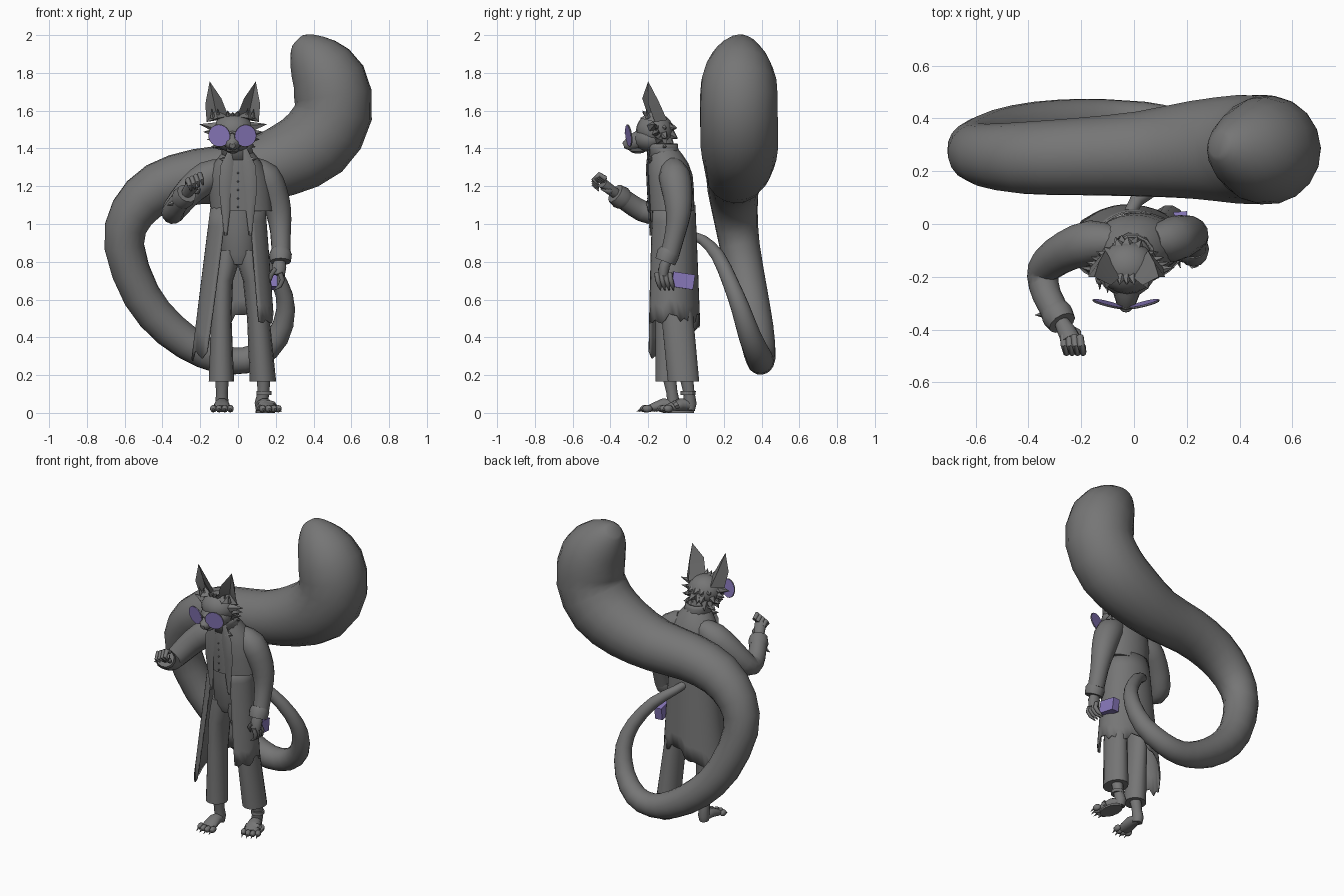
import bpy, bmesh, math, random
from mathutils import Vector as V, Matrix

random.seed(4)
cube = bpy.data.objects.get("Cube")
if cube:
    bpy.data.objects.remove(cube)


def material(name, rgb):
    m = bpy.data.materials.new(name)
    m.use_nodes = True
    m.diffuse_color = (*rgb, 1)
    m.node_tree.nodes["Principled BSDF"].inputs["Base Color"].default_value = (*rgb, 1)
    return m


GREY = material("charcoal grey", (0.18, 0.18, 0.18))
PURPLE = material("soft purple", (0.25, 0.19, 0.5))


def rounded(pts):
    """Add a smooth midpoint between each pair of path points."""
    out, last = [], len(pts) - 1
    for i in range(last):
        near = zip(pts[max(i - 1, 0)], pts[i], pts[i + 1], pts[min(i + 2, last)])
        out += [pts[i], tuple((9 * (b + c) - a - d) / 16 for a, b, c, d in near)]
    return out + [pts[last]]


class Part:
    """One named mesh, assembled from tubes, blobs and boxes."""

    def __init__(self, name, mat=GREY):
        self.name, self.mat, self.bm = name, mat, bmesh.new()

    def tube(self, pts, n=10, flat=False, caps=True):
        # each point is x, y, z, radius and an optional second radius
        pos = [V(p[:3]) for p in pts]
        u, rings = V((1, 0.01, 0)), []
        for i, p in enumerate(pts):
            t = V((0, 0, 1)) if flat else (pos[min(i + 1, len(pts) - 1)] - pos[max(i - 1, 0)]).normalized()
            side = u - t * u.dot(t)
            u = side.normalized() if side.length > 0.05 else t.orthogonal().normalized()
            w = t.cross(u)
            rings.append([self.bm.verts.new(pos[i] + u * p[3] * math.cos(a) + w * p[-1] * math.sin(a))
                          for a in (math.tau * k / n for k in range(n))])
        for a, b in zip(rings, rings[1:]):
            for k in range(n):
                self.bm.faces.new((a[k], a[(k + 1) % n], b[(k + 1) % n], b[k]))
        if caps:
            self.bm.faces.new(rings[0][::-1])
            self.bm.faces.new(rings[-1])
        return self

    def spike(self, base, tip, r, n=5):
        return self.tube([(*base, r), (*tip, 0.001)], n)

    def blob(self, c, r, turn=0, n=14):
        m = Matrix.Translation(c) @ Matrix.Rotation(turn, 4, "Z") @ Matrix.Diagonal((*r, 1))
        bmesh.ops.create_uvsphere(self.bm, u_segments=n, v_segments=n // 2 + 1, radius=1, matrix=m)
        return self

    def box(self, c, size, rot, tilt):
        m = Matrix.Translation(c) @ Matrix.Rotation(rot, 4, "Z") @ Matrix.Rotation(tilt, 4, "X")
        bmesh.ops.create_cube(self.bm, size=1, matrix=m @ Matrix.Diagonal((*size, 1)))
        return self

    def done(self, angle=45, thick=0):
        bmesh.ops.recalc_face_normals(self.bm, faces=self.bm.faces)
        me = bpy.data.meshes.new(self.name)
        self.bm.to_mesh(me)
        me.materials.append(self.mat)
        ob = bpy.data.objects.new(self.name, me)
        bpy.context.collection.objects.link(ob)
        if thick:
            ob.modifiers.new("thickness", "SOLIDIFY").thickness = thick
        bpy.ops.object.select_all(action="DESELECT")
        bpy.context.view_layer.objects.active = ob
        ob.select_set(True)
        bpy.ops.object.shade_smooth_by_angle(angle=math.radians(angle))


# Huge curling tail
Part("tail").tube(rounded([
    (-.02, .02, .94, .022), (.01, .09, .915, .027), (.12, .17, .83, .036), (.22, .235, .69, .042),
    (.253, .29, .55, .05), (.21, .34, .4, .06), (.1, .385, .3, .068), (-.03, .395, .275, .073),
    (-.18, .39, .32, .085), (-.36, .37, .44, .095), (-.51, .335, .62, .1), (-.602, .285, .88, .106),
    (-.56, .26, 1.06, .12), (-.42, .25, 1.19, .137), (-.22, .255, 1.25, .147), (.02, .265, 1.27, .162),
    (.23, .28, 1.33, .188), (.41, .283, 1.43, .208), (.505, .28, 1.59, .207), (.48, .28, 1.76, .2),
    (.4, .285, 1.875, .15), (.34, .295, 1.945, .085), (.318, .3, 1.968, .045)]), 18).done(60)

# Torso, capelet and trousers
Part("torso").tube([
    (0, -.07, .785, .07, .07), (0, -.07, .84, .11, .095), (0, -.07, 1.0, .11, .105),
    (0, -.08, 1.2, .13, .11), (0, -.1, 1.35, .08, .08), (-.01, -.14, 1.45, .055, .055)], 18, True).done()
Part("capelet").tube([
    (.02, -.075, 1.07, .165, .12), (.01, -.08, 1.18, .165, .122), (0, -.085, 1.26, .16, .12),
    (0, -.095, 1.32, .13, .108), (0, -.11, 1.37, .09, .09), (0, -.12, 1.4, .065, .075)], 20, True).done()
Part("right_trouser").tube([
    (-.088, -.095, .165, .067, .068), (-.088, -.085, .5, .054, .078), (-.082, -.075, .7, .056, .088),
    (-.066, -.07, .78, .066, .092), (-.055, -.07, .86, .06, .09)], 14, True).done()
Part("left_trouser").tube([
    (.132, -.013, .165, .07, .085), (.108, -.045, .5, .06, .086), (.082, -.06, .7, .056, .088),
    (.066, -.07, .78, .066, .092), (.055, -.07, .86, .06, .09)], 14, True).done()

# Open coat skirt with a ragged hem, longest on the right
coat = Part("coat_skirt")
cols, rows, grid = 36, 7, []
for i in range(cols + 1):
    f = i / cols
    hem = .5 - .2 * max(0, min(1, (f - .5) / .3)) + random.uniform(-.03, .03)
    line = []
    for j in range(rows + 1):
        z = 1.1 + (hem - 1.1) * j / rows
        s = (1.1 - z) / .8
        gap = .45 + .27 * s
        t = gap + f * (math.tau - 2 * gap)
        line.append(coat.bm.verts.new((-.02 * s + (.145 + .08 * s) * math.sin(t),
                                       -.07 - .008 * s - (.12 + .04 * s) * math.cos(t), z)))
    grid.append(line)
for a, b in zip(grid, grid[1:]):
    for j in range(rows):
        coat.bm.faces.new((a[j], b[j], b[j + 1], a[j + 1]))
coat.done(60, .008)

# Lapels, shirt placket, buttons and collar
trim = Part("lapels")
for s in (-1, 1):
    path = [(.035, -.195, 1.4), (.06, -.206, 1.3), (.07, -.2, 1.18), (.065, -.193, 1.06), (.065, -.186, .94)]
    trim.tube([(s * x, y, z, r, .007) for (x, y, z), r in zip(path, (.012, .035, .03, .022, .008))], 6)
    trim.spike((s * .055, -.19, 1.34), (s * .1, -.2, 1.345), .02)
trim.done(30)
buttons = Part("buttons")
for k in range(5):
    buttons.blob((0, -.204 + .001 * k, 1.27 - .045 * k), (.005, .006, .005), n=8)
buttons.done()
Part("collar").tube([(0, -.11, 1.34, .082, .088), (-.005, -.125, 1.4, .07, .075),
                     (-.005, -.13, 1.425, .078, .08)], 14, True, False).done(30, .01)

# Arms and cuffs
Part("right_sleeve").tube(rounded([
    (-.07, -.07, 1.29, .06), (-.16, -.07, 1.25, .085), (-.25, -.1, 1.18, .078), (-.325, -.15, 1.09, .068),
    (-.345, -.2, 1.06, .06), (-.33, -.27, 1.09, .055), (-.285, -.355, 1.15, .053)]), 14).done(60)
Part("right_cuff").tube([(-.3, -.325, 1.125, .055), (-.29, -.345, 1.14, .062), (-.272, -.375, 1.162, .054)], 12) \
    .spike((-.32, -.34, 1.12), (-.375, -.345, 1.1), .025).done(30)
Part("left_sleeve").tube(rounded([
    (.07, -.07, 1.3, .06), (.14, -.06, 1.25, .085), (.185, -.045, 1.16, .08), (.215, -.04, 1.06, .068),
    (.225, -.055, .96, .055), (.228, -.085, .84, .05)]), 14).done(60)
Part("left_cuff").tube([(.225, -.085, .86, .052), (.225, -.095, .84, .06), (.225, -.11, .8, .055)], 12).done(30)

# Raised right hand with curled, clawed fingers
hand = Part("right_hand").tube([(-.275, -.37, 1.16, .028), (-.255, -.405, 1.185, .036, .03),
                                (-.238, -.44, 1.215, .038, .028)], 10)
for k in range(4):
    x, z = -.268 + .021 * k, 1.21 + .01 * k
    hand.tube([(x, -.425, z, .014), (x + .004, -.46, z + .022, .015),
               (x + .012, -.488, z - .005, .013), (x + .02, -.462, z - .035, .004)], 7)
hand.tube([(-.25, -.39, 1.18, .015), (-.212, -.41, 1.17, .014), (-.2, -.45, 1.185, .004)], 7).done(60)

# Lowered left hand holding a small box
hand = Part("left_hand").tube([(.222, -.1, .81, .028), (.218, -.115, .775, .038, .03),
                               (.212, -.12, .73, .036, .028)], 10)
for k in range(4):
    y = -.155 + .023 * k
    hand.tube([(.222, y, .74, .014), (.235, y + .005, .705, .014), (.222, y + .015, .672, .012),
               (.19, y + .02, .65, .003)], 7)
hand.tube([(.2, -.135, .765, .014), (.175, -.13, .73, .013), (.17, -.11, .69, .003)], 7).done(60)
Part("held_box", PURPLE).box((.18, -.016, .7), (.05, .115, .08), .08, -.15).done()

# Clawed feet
for name, x, y, turn in (("right_foot", -.085, -.1, 0), ("left_foot", .135, -.01, .35)):
    def at(fx, fy):
        return x + fx * math.cos(turn) - fy * math.sin(turn), y + fx * math.sin(turn) + fy * math.cos(turn)
    foot = Part(name)
    foot.tube([(x, y + .01, .2, .038), (x, y + .025, .11, .031), (*at(0, .035), .05, .035),
               (*at(0, .03), .015, .03)], 10)
    foot.tube([(*at(0, .04), .04, .03), (*at(0, -.02), .045, .04, .034), (*at(0, -.07), .03, .048, .025),
               (*at(0, -.1), .022, .042, .018)], 10)
    for k in range(4):
        fx = -.045 + .03 * k
        tip = -.12 - (.012 if k in (1, 2) else 0)
        foot.blob((*at(fx, tip + .015), .022), (.018, .028, .02), turn, 8)
        foot.spike((*at(fx, tip), .022), (*at(fx, tip - .03), .006), .009)
    foot.done(60)
Part("sandal_sole").tube([(.145, -.04, 0, .052, .085), (.145, -.04, .012, .052, .085)], 14, True).done(30)
Part("sandal_straps").tube([(.137, .01, .095, .04), (.137, .012, .115, .04)], 12, True) \
    .tube([(.155, -.07, .03, .055, .025), (.15, -.05, .04, .055, .03)], 10).done(30)

# Head, muzzle and nose
Part("head").blob((-.025, -.165, 1.495), (.108, .1, .092), n=18) \
    .blob((-.025, -.19, 1.45), (.1, .088, .07)).done()
Part("muzzle").tube([(-.027, -.2, 1.455, .07, .065), (-.028, -.265, 1.438, .05, .048),
                     (-.03, -.31, 1.42, .034, .032), (-.03, -.33, 1.415, .016, .015)], 12) \
    .blob((-.03, -.322, 1.428), (.02, .014, .013), n=8) \
    .blob((-.028, -.255, 1.392), (.035, .045, .02), n=8).done()

# Hollow pointed ears with inner tufts
for s, name in ((-1, "right_ear"), (1, "left_ear")):
    ear = Part(name)
    cx = -.028
    tip, outer, inner, back, hollow, front, rim_out, rim_in, mid = [
        ear.bm.verts.new((cx + s * a, b, c)) for a, b, c in (
            (.122, -.2, 1.755), (.138, -.165, 1.54), (.022, -.2, 1.57), (.08, -.1, 1.55),
            (.09, -.175, 1.6), (.08, -.245, 1.56), (.145, -.2, 1.635), (.06, -.232, 1.665), (.105, -.145, 1.65))]
    for f in ((tip, rim_out, mid), (rim_out, outer, back, mid), (tip, mid, rim_in), (mid, back, inner, rim_in),
              (tip, hollow, rim_out), (rim_out, hollow, outer), (tip, rim_in, hollow), (rim_in, inner, hollow),
              (outer, hollow, front), (hollow, inner, front), (outer, front, inner, back)):
        ear.bm.faces.new(f)
    for k in range(2):
        ear.spike((cx + s * (.075 + .03 * k), -.2, 1.56), (cx + s * (.08 + .03 * k), -.21, 1.61), .014, 4)
    ear.done(30)

# Fur tufts: cheeks, brow and nape
fur = Part("fur_tufts")
for s in (-1, 1):
    for k in range(4):
        fur.spike((-.025 + s * (.075 - .008 * k), -.18 + .015 * k, 1.51 - .03 * k),
                  (-.025 + s * (.178 - .02 * k), -.165 + .02 * k, 1.528 - .04 * k), .035)
for k in range(20):
    a, e = -1.5 + 3 * (k % 7) / 6 + random.uniform(-.2, .2), .35 - .45 * (k // 7)
    d = V((math.sin(a) * math.cos(e), math.cos(a) * math.cos(e), math.sin(e)))
    c = V((-.025, -.165, 1.49))
    fur.spike(c + d * .07, c + d * .125 + V((0, 0, -.025)), .042)
for k in range(3):
    fur.spike((-.05 + .022 * k, -.2, 1.57), (-.055 + .028 * k, -.23, 1.6 - .008 * (k % 2)), .02)
fur.done(30)

# Round tinted glasses
lenses, frame = Part("lenses", PURPLE), Part("glasses_frame")
for s in (-1, 1):
    c = V((-.03 + s * .069, -.303, 1.468))
    m = Matrix.Translation(c) @ Matrix.Rotation(s * .25, 4, "Z") @ Matrix.Rotation(math.pi / 2 + .12, 4, "X")
    bmesh.ops.create_cone(lenses.bm, cap_ends=True, segments=24, radius1=.057, radius2=.057, depth=.008, matrix=m)
    ring = [m @ V((.057 * math.cos(a), .057 * math.sin(a), 0)) for a in (math.tau * k / 24 for k in range(25))]
    frame.tube([(*p, .003) for p in ring], 5)
frame.tube([(-.045, -.317, 1.475, .004), (-.03, -.322, 1.482, .004), (-.015, -.317, 1.475, .004)], 5)
lenses.done(30)
frame.done(60)
